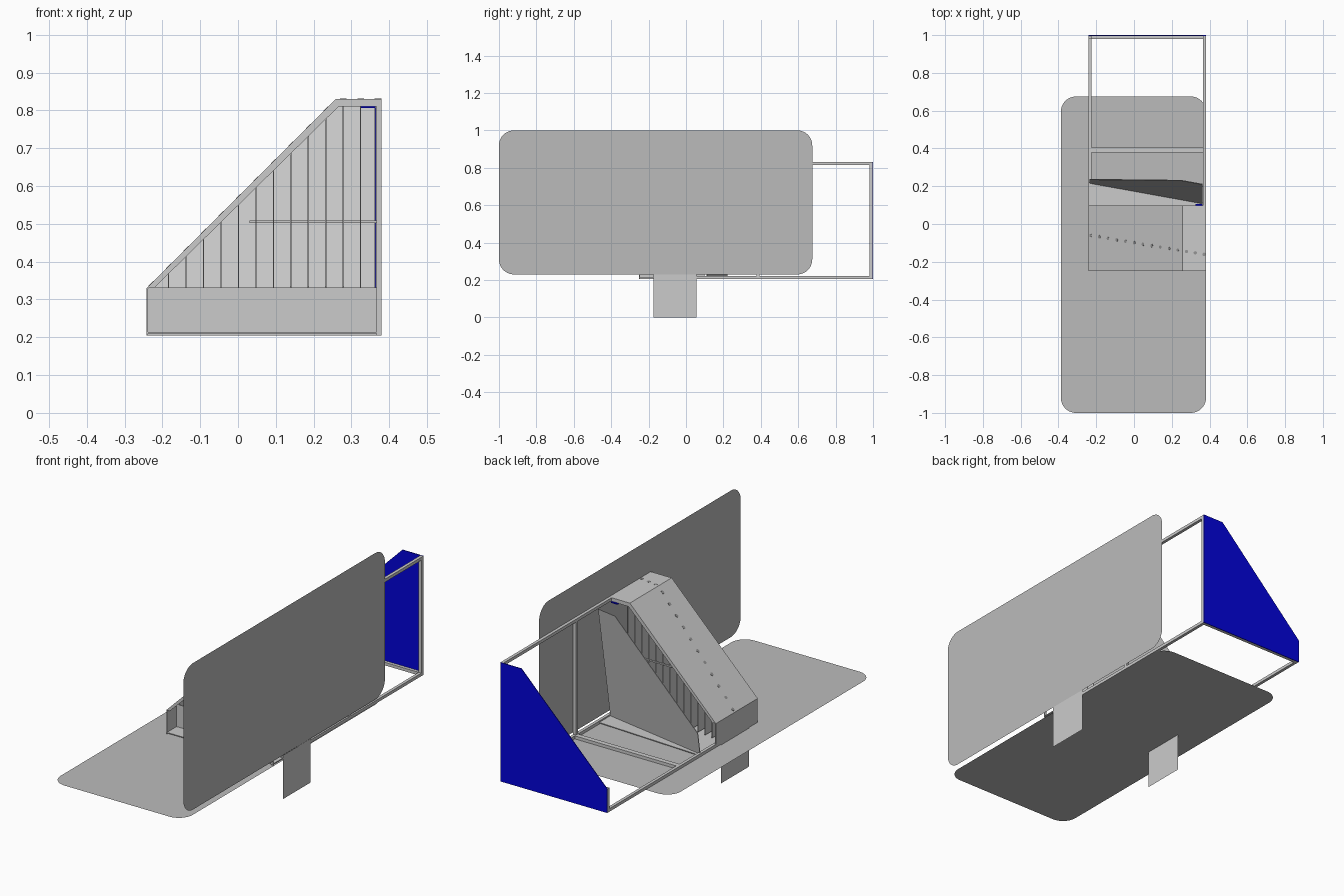
import bpy, bmesh
from math import sin, cos, pi
from mathutils import Vector

if "Cube" in bpy.data.objects:
    bpy.data.objects.remove(bpy.data.objects["Cube"])


def material(name, r, g, b):
    m = bpy.data.materials.new(name)
    m.diffuse_color = (r, g, b, 1)
    m.use_nodes = True
    m.node_tree.nodes["Principled BSDF"].inputs["Base Color"].default_value = m.diffuse_color
    return m


blue = material("blue", 0.001, 0.001, 0.7)
sheet = material("sheet_grey", 0.5, 0.5, 0.5)
steel = material("steel_grey", 0.63, 0.63, 0.63)
dark = material("dark_grey", 0.3, 0.3, 0.3)


def slab(name, pts, off=None, mat=None):
    """Flat 3D outline, extruded by an offset vector if one is given."""
    bm = bmesh.new()
    n = len(pts)
    a = [bm.verts.new(Vector(p)) for p in pts]
    bm.faces.new(a)
    if off:
        b = [bm.verts.new(Vector(p) + Vector(off)) for p in pts]
        bm.faces.new(b[::-1])
        for i in range(n):
            bm.faces.new((a[i], a[(i + 1) % n], b[(i + 1) % n], b[i]))
        bmesh.ops.recalc_face_normals(bm, faces=bm.faces)
    me = bpy.data.meshes.new(name)
    bm.to_mesh(me)
    bm.free()
    ob = bpy.data.objects.new(name, me)
    bpy.context.collection.objects.link(ob)
    if mat:
        me.materials.append(mat)
    return ob


def box(name, x0, x1, y0, y1, z0, z1, mat=steel):
    return slab(name, [(x0, y0, z0), (x1, y0, z0), (x1, y1, z0), (x0, y1, z0)], (0, 0, z1 - z0), mat)


def rounded(u0, u1, v0, v1, r=0.08, seg=10):
    out = []
    for k, (u, v) in enumerate([(u1 - r, v1 - r), (u0 + r, v1 - r), (u0 + r, v0 + r), (u1 - r, v0 + r)]):
        for i in range(seg + 1):
            t = (k + i / seg) * pi / 2
            out.append((u + r * cos(t), v + r * sin(t)))
    return out


XL, XR = -0.242, 0.38
ZB, ZT = 0.205, 0.83
T = 0.004


def roof(x):
    return min(ZT, 0.33 + (x - XL))


# Large rounded sheets: one lying, one standing
slab("floor_sheet", [(u, v, 0.202) for u, v in rounded(-0.387, 0.381, -1, 0.675)], None, sheet)
slab("wall_sheet", [(0.382, u, v) for u, v in rounded(-1, 0.675, 0.23, 1)], None, sheet)

# Blue end panel
pent = [(XL, ZB), (XR, ZB), (XR, ZT), (0.258, ZT), (XL, 0.33)]
slab("end_panel", [(x, 0.996, z) for x, z in pent], (0, 0.004, 0), blue)

# Square tube frame
W = 0.016
box("left_bottom_rail", XL, XL + W, 0.06, 0.996, ZB, ZB + W)
box("right_bottom_rail", XR - W, XR, 0.05, 0.996, ZB, ZB + W)
box("right_top_rail", XR - W, XR, 0.06, 0.996, ZT - W, ZT)
for n, y, d in (("end", 0.98, W), ("middle", 0.378, 0.026)):
    box(n + "_crossbar", XL + W, XR - W, y, y + d, ZB, ZB + W)
    box(n + "_post", XR - W, XR, y, y + W, ZB + W, ZT - W)
box("end_short_post", XL, XL + W, 0.98, 0.996, ZB + W, 0.33)

# Folded housing cover: side wall, slope and flat top
Y0, Y1 = -0.25, 0.098
outer = [(XL, ZB), (XL, 0.33), (0.258, ZT), (XR, ZT)]
inner = [(XR, ZT - T), (0.26, ZT - T), (XL + T, 0.328), (XL + T, ZB)]
slab("housing_cover", [(x, Y0, z) for x, z in outer + inner], (0, Y1 - Y0, 0), steel)
# Turned-down lips on both open sides
lip = [(XL, 0.33), (0.258, ZT), (XR, ZT), (XR, ZT - 0.02), (0.266, ZT - 0.02), (XL + 0.02, 0.33)]
for n, y in (("front", Y0), ("back", Y1 - T)):
    slab(n + "_cover_lip", [(x, y, z) for x, z in lip], (0, T, 0), steel)
box("front_right_lip", 0.366, XR, Y0, Y0 + T, ZB, ZT - 0.02)

# Low panel, housing floor and mounting tab
PY = -0.17
box("low_front_panel", XL + T, XR, PY, PY + T, ZB, 0.332)
slab("housing_floor", [(XL, Y0, 0.21), (XR, Y0, 0.21), (XR, 0.2, 0.21), (XL, 0.23, 0.21)], (0, 0, T), steel)
box("mounting_tab", 0.325, 0.363, 0.06, 0.105, 0.806, 0.812, blue)


# Leaning deflector plate
def lean(x, z):
    return (x, 0.21 - 0.181 * (x + 0.22) + 0.17 * (z - 0.2), z)


defl = [(-0.235, 0.215), (0.362, 0.215), (0.362, 0.815), (0.25, 0.815), (-0.235, 0.33)]
slab("deflector_plate", [lean(x, z) for x, z in defl], (0, T, 0))

# Row of hanging slats, notched over the low panel, with their bolts on the cover
for i in range(14):
    x = -0.23 + i * 0.0462
    yc = -0.06 - 0.166 * (x + 0.235)
    ya, yb, top = max(yc - 0.115, -0.245), yc + 0.115, roof(x) - T
    prof = [(yb, 0.22), (yb, top), (ya, top), (ya, 0.333), (PY + 0.006, 0.333), (PY + 0.006, 0.22)]
    slab(f"slat_{i}", [(x - 0.0015, y, z) for y, z in prof], (0.003, 0, 0), steel)
    bpy.ops.mesh.primitive_cylinder_add(vertices=12, radius=0.009, depth=0.002,
                                        location=(x, yc, roof(x)),
                                        rotation=(0, -pi / 4 if x < 0.25 else 0, 0))
    bolt = bpy.context.object
    bolt.name = f"cover_bolt_{i}"
    bolt.data.materials.append(dark)

# Rod that ties the slats together
box("slat_rod", 0.03, XR, -0.004, 0.004, 0.502, 0.509)

# Hanging end flaps that reach the ground
for n, x in (("left", XL - 0.001), ("right", XR + 0.003)):
    slab(n + "_flap", [(x, -0.175, 0), (x, 0.055, 0), (x, 0.055, 0.23), (x, -0.175, 0.23)], None, steel)
